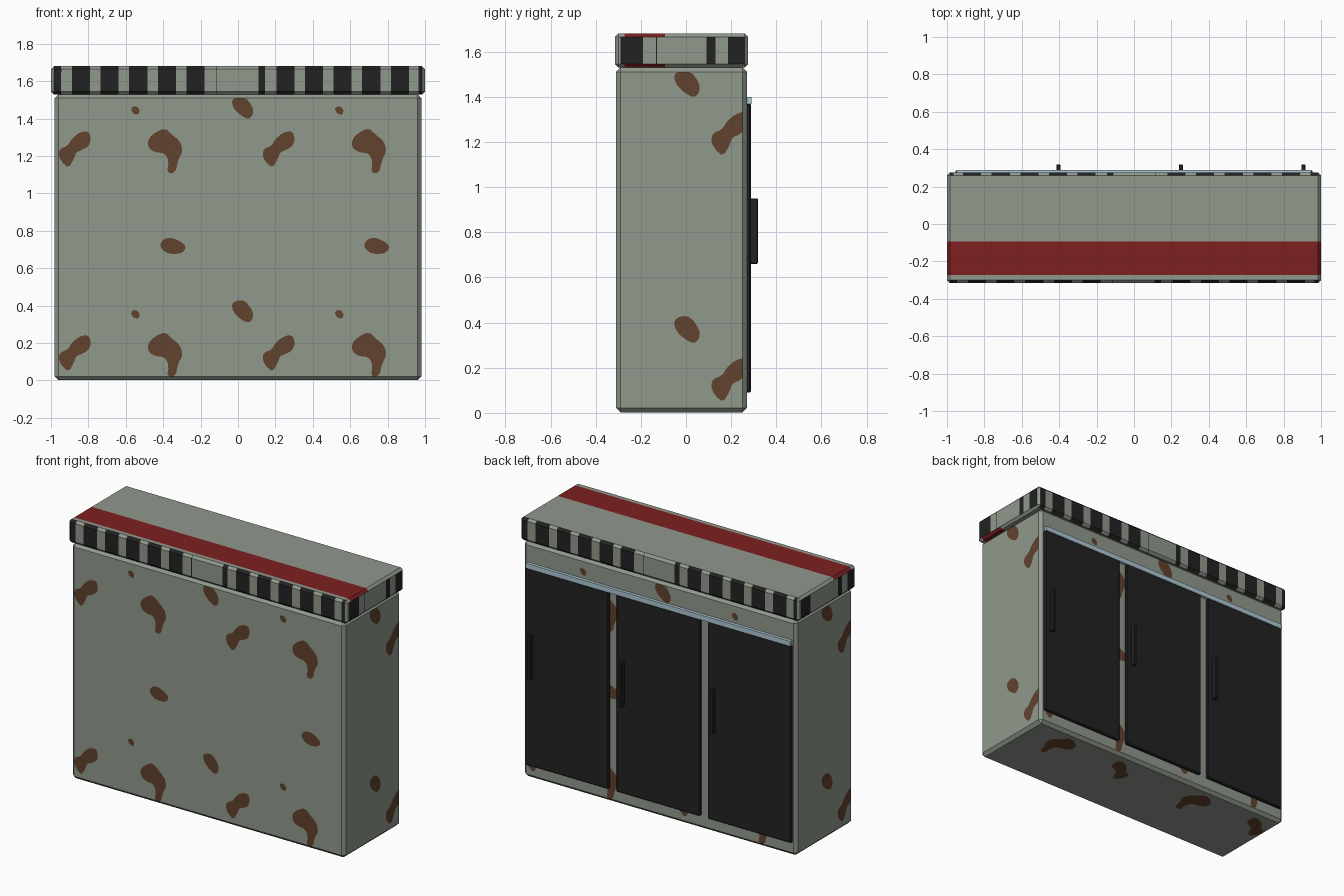
import bpy
import bmesh
from mathutils import Vector

if "Cube" in bpy.data.objects:
    bpy.data.objects.remove(bpy.data.objects["Cube"], do_unlink=True)


def material(name, color):
    mat = bpy.data.materials.new(name)
    mat.use_nodes = True
    mat.diffuse_color = (*color, 1)
    mat.node_tree.nodes["Principled BSDF"].inputs["Base Color"].default_value = (*color, 1)
    return mat


GREY = material("grey green paint", (0.28, 0.315, 0.265))
BLACK = material("black", (0.016, 0.016, 0.016))
RED = material("dark red", (0.205, 0.014, 0.014))
RUST = material("rust brown", (0.122, 0.054, 0.027))
BLUE = material("pale blue trim", (0.42, 0.57, 0.65))


def finish(bm, name, *mats):
    mesh = bpy.data.meshes.new(name)
    bm.to_mesh(mesh)
    bm.free()
    for mat in mats:
        mesh.materials.append(mat)
    obj = bpy.data.objects.new(name, mesh)
    bpy.context.collection.objects.link(obj)
    return obj


def box_mesh(low, high, bevel):
    low, high = Vector(low), Vector(high)
    bm = bmesh.new()
    bmesh.ops.create_cube(bm, size=1)
    for v in bm.verts:
        v.co = (low + high) / 2 + v.co * (high - low)
    if bevel:
        bmesh.ops.bevel(bm, geom=bm.edges[:], offset=bevel, segments=1, affect='EDGES')
    return bm


def box(name, low, high, mat, bevel=0.0):
    return finish(box_mesh(low, high, bevel), name, mat)


# Cabinet body
box("cabinet_body", (-0.98, -0.31, 0.002), (0.98, 0.27, 1.53), GREY, 0.02)

# Striped lid: cut along the stripe borders, then colour by face direction
PITCH, WIDTH = 0.153, 0.097
long_stripes = [(-0.985, -0.945), (-0.115, -0.111), (0.11, 0.145), (0.965, 0.985)]
long_stripes += [(-0.888 + i * PITCH, -0.888 + i * PITCH + WIDTH) for i in range(5)]
long_stripes += [(0.205 + i * PITCH, 0.205 + i * PITCH + WIDTH) for i in range(5)]
side_stripes = [(-0.27, -0.17), (-0.112, -0.108), (0.11, 0.15), (0.205, 0.28)]
band = (-0.272, -0.093)
MID_Y = -0.02

lid = box_mesh((-1, -0.315, 1.53), (1, 0.275, 1.68), 0.015)


def cut(axis, place):
    normal, point = Vector(), Vector()
    normal[axis], point[axis] = 1, place
    bmesh.ops.bisect_plane(lid, geom=lid.verts[:] + lid.edges[:] + lid.faces[:],
                           plane_co=point, plane_no=normal)


for sign in (1, -1):
    for pair in long_stripes:
        for edge in pair:
            cut(0, sign * edge)
    for pair in side_stripes:
        for edge in pair:
            cut(1, MID_Y + sign * edge)
for edge in band:
    cut(1, edge)


def inside(value, ranges):
    return any(a < value < b for a, b in ranges)


lid.normal_update()
for face in lid.faces:
    n, c = face.normal, face.calc_center_median()
    if abs(n.y) > 0.3:
        along = c.x if n.y < 0 else -c.x
        face.material_index = 1 if inside(along, long_stripes) else 0
    elif abs(n.z) > 0.3:
        face.material_index = 2 if inside(c.y, [band]) else 0
    else:
        along = (c.y - MID_Y) * (1 if n.x > 0 else -1)
        face.material_index = 1 if inside(along, side_stripes) else 0
finish(lid, "striped_lid", GREY, BLACK, RED)

# Doors, handles and the trim rail above them
for label, x in (("right", -0.655), ("middle", 0), ("left", 0.655)):
    box(label + "_door", (x - 0.3, 0.262, 0.09), (x + 0.3, 0.288, 1.37), BLACK, 0.006)
    box(label + "_door_handle", (x + 0.24, 0.28, 0.66), (x + 0.262, 0.318, 0.95), BLACK, 0.003)
box("trim_rail", (-0.95, 0.262, 1.368), (0.95, 0.29, 1.4), BLUE)

# Rust patch outlines, which repeat over every side
hook = [(.13, .12), (.14, .15), (.18, .165), (.20, .20), (.24, .235), (.29, .245), (.305, .20),
        (.29, .16), (.25, .14), (.225, .13), (.215, .10), (.185, .045), (.145, .08)]
comma = [(.61, .20), (.645, .235), (.70, .26), (.735, .225), (.78, .19), (.795, .135), (.77, .09),
         (.755, .02), (.71, .02), (.72, .08), (.70, .125), (.645, .13), (.61, .155)]
pebble = [(-.035, .41), (0, .43), (.04, .425), (.08, .37), (.08, .33), (.055, .305),
          (.01, .33), (-.025, .365)]
oval = [(.67, .72), (.69, .755), (.73, .765), (.78, .745), (.815, .715), (.79, .68),
        (.74, .675), (.70, .685)]
speck = [(.515, .365), (.54, .38), (.565, .36), (.56, .33), (.53, .335)]
TILE = 1.09


def rounded(points):
    result = []
    for a, b in zip(points, points[1:] + points[:1]):
        a, b = Vector(a), Vector(b)
        result += [a.lerp(b, 0.25), a.lerp(b, 0.75)]
    return result


def rust(name, place, outward, u_range, v_range):
    bm = bmesh.new()
    for shape in (hook, comma, pebble, oval, speck):
        for i in (-1, 0, 1):
            for j in (0, 1):
                pts = []
                for p in rounded(shape):
                    u = min(max(p.x + i * TILE, u_range[0]), u_range[1])
                    v = min(max(p.y + j * TILE, v_range[0]), v_range[1])
                    if not pts or (Vector((u, v)) - pts[-1]).length > 1e-4:
                        pts.append(Vector((u, v)))
                us, vs = [p.x for p in pts], [p.y for p in pts]
                if max(us) - min(us) < 0.008 or max(vs) - min(vs) < 0.008:
                    continue
                face = bm.faces.new([bm.verts.new(place(p.x, p.y)) for p in pts])
                face.normal_update()
                if face.normal.dot(Vector(outward)) < 0:
                    face.normal_flip()
    finish(bm, name, RUST)


long_u, side_u, high_v = (-0.96, 0.96), (-0.27, 0.27), (0.022, 1.51)
rust("front_rust", lambda u, v: (u, -0.312, v), (0, -1, 0), long_u, high_v)
rust("back_rust", lambda u, v: (-u, 0.272, v), (0, 1, 0), long_u, high_v)
rust("left_rust", lambda u, v: (0.982, MID_Y + u, v), (1, 0, 0), side_u, high_v)
rust("right_rust", lambda u, v: (-0.982, MID_Y - u, v), (-1, 0, 0), side_u, high_v)
rust("bottom_rust", lambda u, v: (u, v - 0.03, 0), (0, 0, -1), long_u, (-0.26, 0.28))
